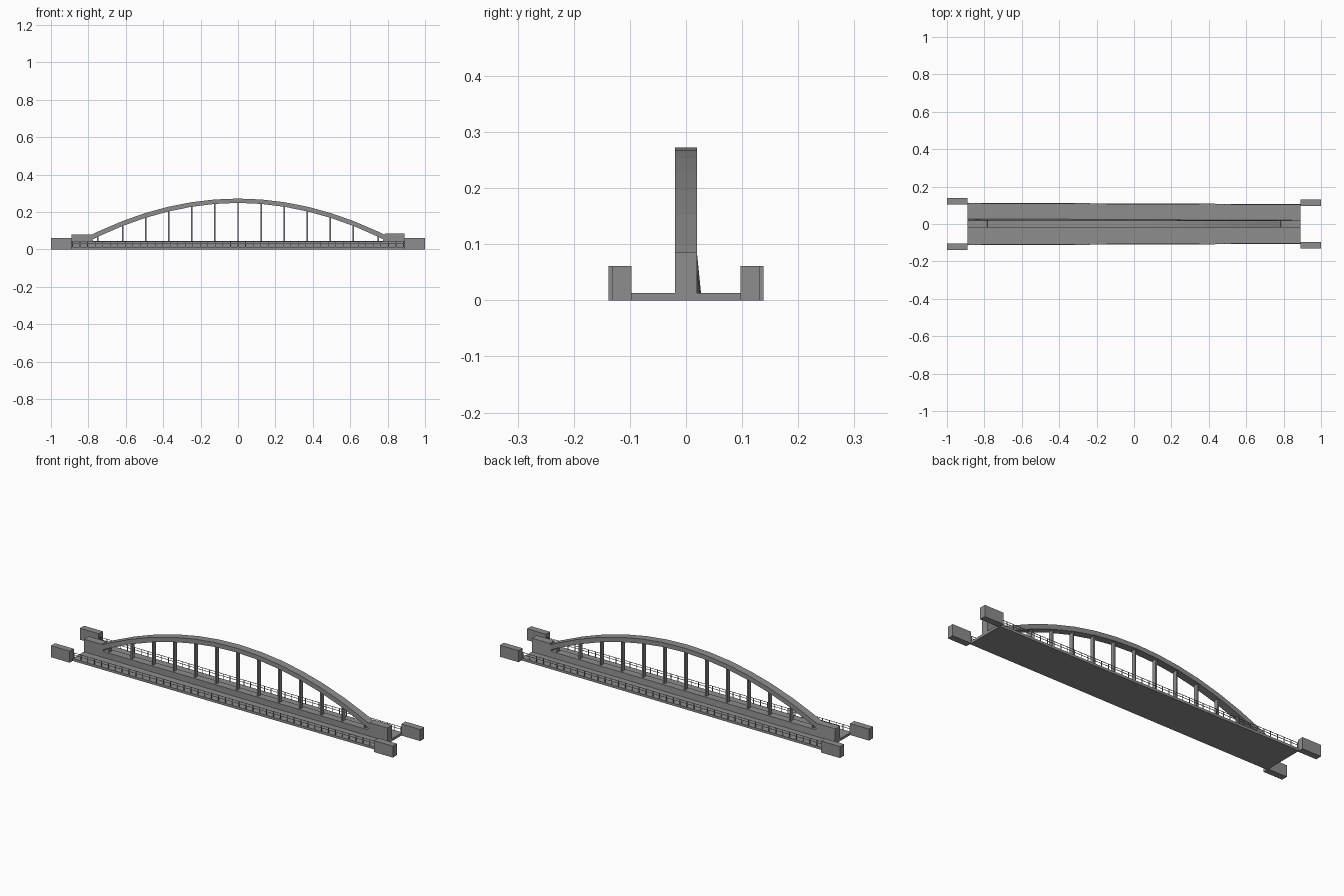
import bpy, bmesh
from mathutils import Vector

if "Cube" in bpy.data.objects:
    bpy.data.objects.remove(bpy.data.objects["Cube"])

grey = bpy.data.materials.new("dark_grey")
grey.diffuse_color = (0.27, 0.27, 0.27, 1)
grey.use_nodes = True
grey.node_tree.nodes["Principled BSDF"].inputs["Base Color"].default_value = grey.diffuse_color


def new_object(name, bm):
    bmesh.ops.recalc_face_normals(bm, faces=bm.faces)
    mesh = bpy.data.meshes.new(name)
    bm.to_mesh(mesh)
    bm.free()
    mesh.materials.append(grey)
    ob = bpy.data.objects.new(name, mesh)
    bpy.context.collection.objects.link(ob)
    return ob


def add_box(bm, x0, x1, y0, y1, z0, z1):
    verts = bmesh.ops.create_cube(bm, size=1)["verts"]
    for v in verts:
        v.co = Vector((x1 if v.co.x > 0 else x0,
                       y1 if v.co.y > 0 else y0,
                       z1 if v.co.z > 0 else z0))
    return verts


def extrude_profile(name, pts, y0, y1):
    bm = bmesh.new()
    f = bm.faces.new([bm.verts.new((x, y0, z)) for x, z in pts])
    r = bmesh.ops.extrude_face_region(bm, geom=[f])
    for v in r["geom"]:
        if isinstance(v, bmesh.types.BMVert):
            v.co.y = y1
    return new_object(name, bm)


def half_width(x):
    # the deck narrows slightly towards +x
    return 0.110 - 0.004 * x


def arch_top(x):
    return 0.272 - 0.315 * x * x


# Deck slab
bm = bmesh.new()
for v in add_box(bm, -0.89, 0.89, -1, 1, 0, 0.013):
    v.co.y *= half_width(v.co.x)
new_object("deck", bm)

# Central girder with raised end blocks
girder = extrude_profile("girder", [
    (-0.89, 0.0), (0.89, 0.0), (0.89, 0.085), (0.785, 0.085), (0.775, 0.045),
    (-0.775, 0.045), (-0.785, 0.08), (-0.89, 0.08)], -0.02, 0.02)
for v in girder.data.vertices:
    if v.co.x < -0.8 and v.co.y > 0 and v.co.z < 0.01:
        v.co.y = 0.028

# Arch in straight segments
xs = [-0.79, -0.745] + [i * 0.1235 for i in range(-5, 6)] + [0.745, 0.79]
top = [(x, arch_top(x)) for x in xs]
bottom = [(x, arch_top(x) - 0.023 - 0.006 * abs(x)) for x in reversed(xs)]
extrude_profile("arch", top + bottom, -0.02, 0.02)

# Hangers
bm = bmesh.new()
for x in [-0.75] + [i * 0.1235 for i in range(-5, 6)] + [0.75]:
    add_box(bm, x - 0.004, x + 0.004, -0.011, 0.011, 0.04, arch_top(x) - 0.015)
new_object("hangers", bm)

# Railings: posts and two rails on each edge
for side, name in ((-1, "front_railing"), (1, "back_railing")):
    bm = bmesh.new()
    n = 44
    for i in range(n + 1):
        x = -0.885 + 1.77 * i / n
        y = side * (half_width(x) - 0.004)
        add_box(bm, x - 0.0015, x + 0.0015, y - 0.0015, y + 0.0015, 0.01, 0.043)
    for z in (0.03, 0.042):
        for v in add_box(bm, -0.89, 0.89, -0.001, 0.001, z - 0.001, z + 0.001):
            v.co.y += side * (half_width(v.co.x) - 0.004)
    new_object(name, bm)

# Abutment walls at the four corners
for sx, ex in ((-1, "left"), (1, "right")):
    for sy, ey in ((-1, "front"), (1, "back")):
        bm = bmesh.new()
        inner = 0.101 - 0.0035 * sx
        add_box(bm, sx * 0.89, sx, sy * inner, sy * (inner + 0.034), 0, 0.061)
        new_object(f"abutment_{ex}_{ey}", bm)
